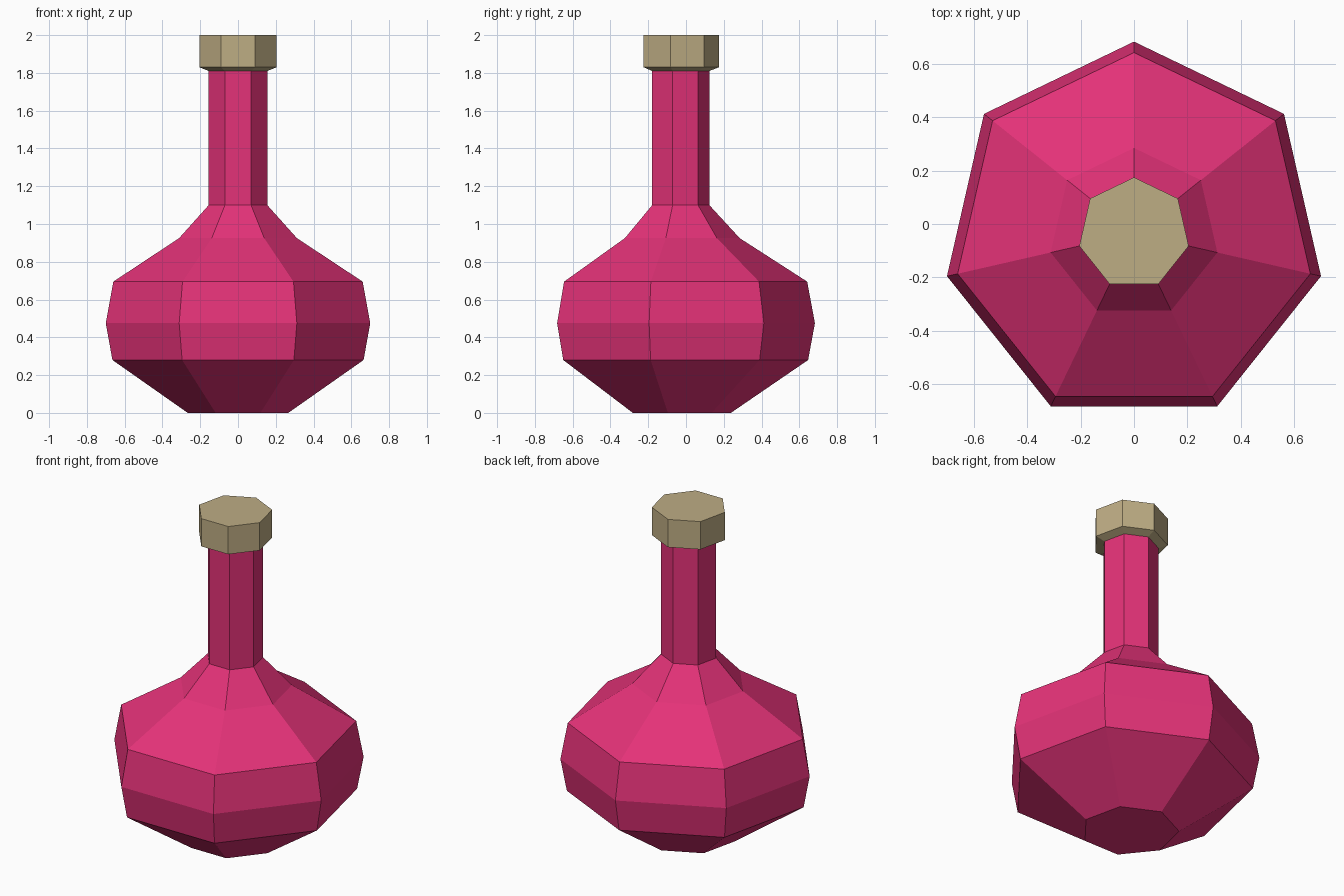
import bpy
import bmesh
from math import cos, sin, pi

cube = bpy.data.objects.get("Cube")
if cube:
    bpy.data.objects.remove(cube, do_unlink=True)

SIDES = 7
CENTRE_Y = -0.0355  # seven sides are lopsided, so the axis sits off the middle


def make_material(name, rgb):
    mat = bpy.data.materials.new(name)
    mat.use_nodes = True
    colour = (*rgb, 1.0)
    mat.diffuse_color = colour
    mat.node_tree.nodes["Principled BSDF"].inputs["Base Color"].default_value = colour
    return mat


def lathe(name, profile, mat, cap_bottom=False, cap_top=False):
    """Flat-sided solid from (radius, height) pairs, one corner facing the back."""
    bm = bmesh.new()
    rings = []
    for radius, z in profile:
        angles = [pi / 2 + 2 * pi * i / SIDES for i in range(SIDES)]
        rings.append([bm.verts.new((radius * cos(a), radius * sin(a), z)) for a in angles])
    for low, high in zip(rings, rings[1:]):
        for i in range(SIDES):
            j = (i + 1) % SIDES
            bm.faces.new((low[i], low[j], high[j], high[i]))
    if cap_bottom:
        bm.faces.new(rings[0][::-1])
    if cap_top:
        bm.faces.new(rings[-1])
    mesh = bpy.data.meshes.new(name)
    bm.to_mesh(mesh)
    bm.free()
    mesh.materials.append(mat)
    obj = bpy.data.objects.new(name, mesh)
    obj.location.y = CENTRE_Y
    bpy.context.collection.objects.link(obj)
    return obj


pink = make_material("pink_glass", (0.775, 0.032, 0.188))
tan = make_material("tan_cork", (0.515, 0.418, 0.231))

# Bulb, shoulder and neck
lathe("bottle", [(0.273, 0), (0.682, 0.28), (0.718, 0.475), (0.677, 0.695),
                 (0.32, 0.925), (0.159, 1.1), (0.159, 1.81)], pink, cap_bottom=True)

# Stopper flaring out from the neck
lathe("stopper", [(0.159, 1.81), (0.21, 1.83), (0.21, 2.0)], tan, cap_top=True)
